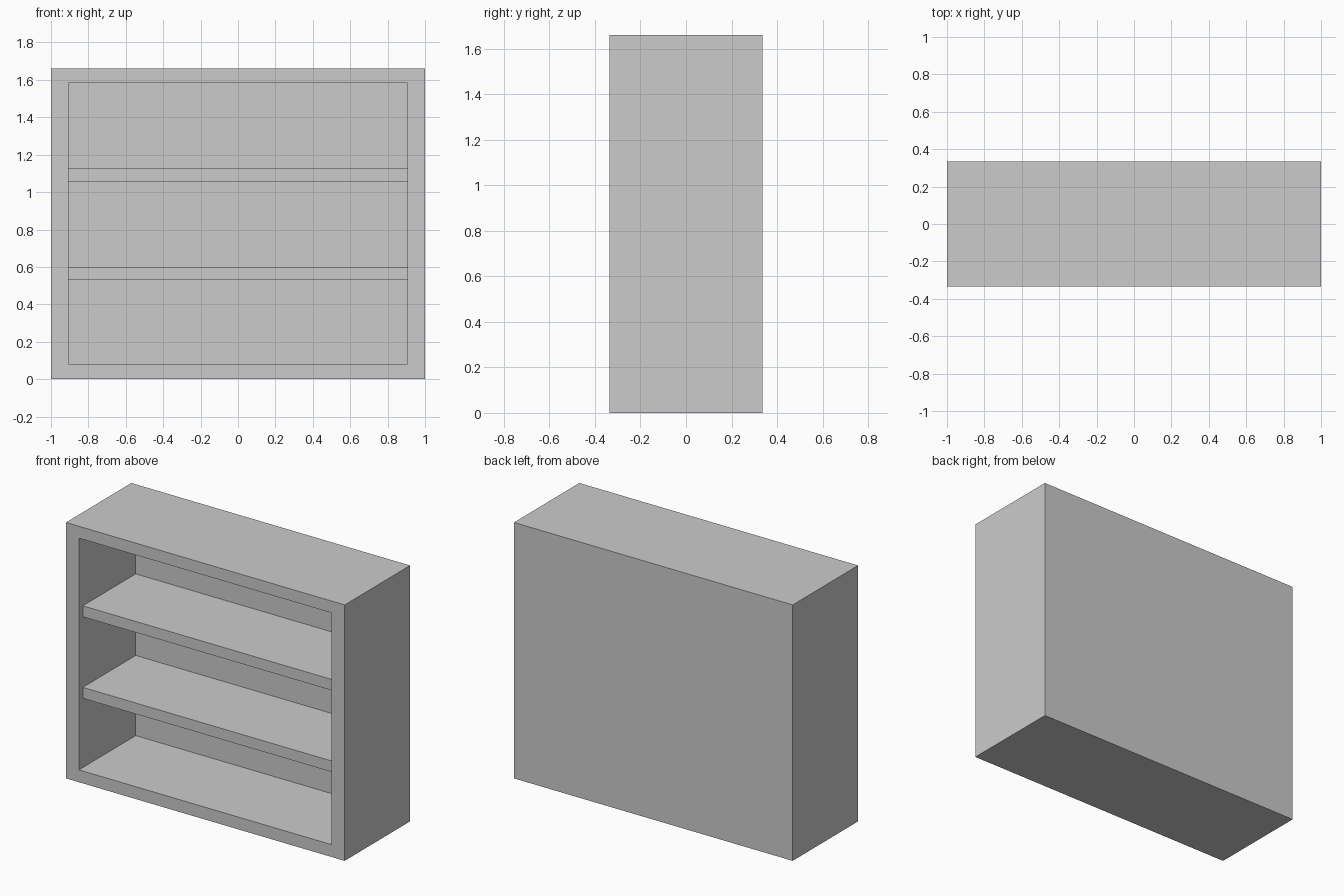
import bpy, bmesh
from mathutils import Vector

if "Cube" in bpy.data.objects:
    bpy.data.objects.remove(bpy.data.objects["Cube"])

W, D, H = 2.0, 0.67, 1.66          # outer size
IN_X, Z0, Z1 = 0.907, 0.08, 1.583  # opening half width, bottom, top
BACK_Y = 0.247                     # inner face of the back
SHELF_T, SHELF_FRONT = 0.071, -0.295


def new_box(lo, hi):
    bm = bmesh.new()
    bmesh.ops.create_cube(bm, size=1)
    lo, hi = Vector(lo), Vector(hi)
    for v in bm.verts:
        v.co = Vector([lo[i] + (v.co[i] + 0.5) * (hi[i] - lo[i]) for i in range(3)])
    return bm


def finish(bm, name):
    mesh = bpy.data.meshes.new(name)
    bm.normal_update()
    bm.to_mesh(mesh)
    bm.free()
    obj = bpy.data.objects.new(name, mesh)
    bpy.context.collection.objects.link(obj)
    return obj


# Cabinet body: box whose front is inset and pushed in to the back panel
bm = new_box((-W / 2, -D / 2, 0), (W / 2, D / 2, H))
bm.normal_update()
front = min(bm.faces, key=lambda f: f.calc_center_median().y)
bmesh.ops.inset_individual(bm, faces=[front], thickness=0.05)
for v in front.verts:
    v.co.x = IN_X if v.co.x > 0 else -IN_X
    v.co.z = Z1 if v.co.z > H / 2 else Z0
pushed = bmesh.ops.extrude_discrete_faces(bm, faces=[front])["faces"][0]
for v in pushed.verts:
    v.co.y = BACK_Y
finish(bm, "cabinet_body")

# Two shelves, set slightly back from the front edge
for name, z in (("lower_shelf", 0.529), ("upper_shelf", 1.058)):
    finish(new_box((-IN_X, SHELF_FRONT, z), (IN_X, BACK_Y, z + SHELF_T)), name)
